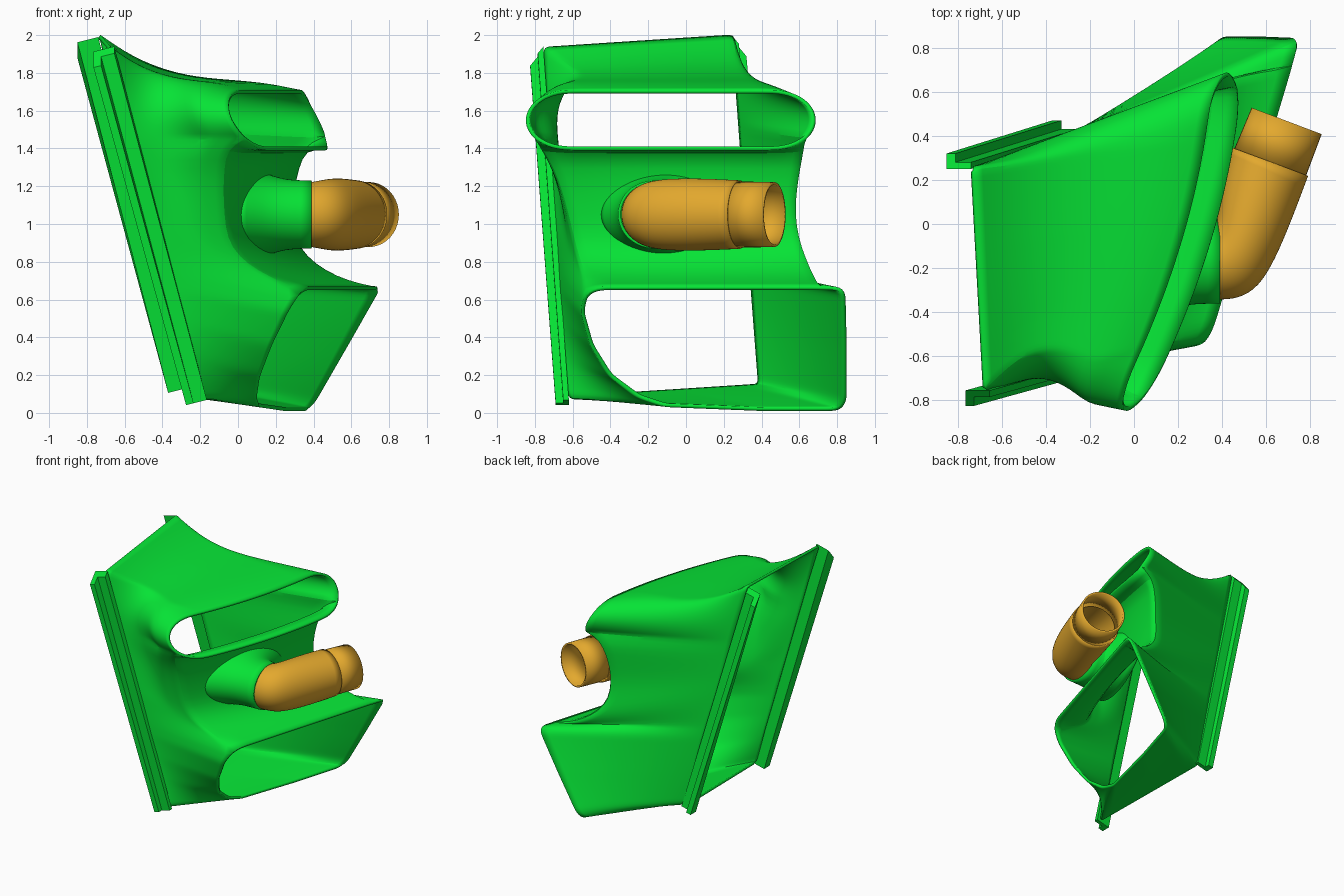
import bpy, bmesh, math
from mathutils import Vector as V

if "Cube" in bpy.data.objects:
    bpy.data.objects.remove(bpy.data.objects["Cube"])


def material(name, rgb):
    m = bpy.data.materials.new(name)
    m.use_nodes = True
    m.diffuse_color = (*rgb, 1)
    m.node_tree.nodes["Principled BSDF"].inputs["Base Color"].default_value = (*rgb, 1)
    return m


GREEN = material("bright green", (0.002, 0.77, 0.036))
ORANGE = material("amber orange", (0.77, 0.395, 0.027))


def build(name, grids, mat, thickness=0, subdiv=0, angle=40):
    """Join grids of points (lists of equal rows) into one smooth shell."""
    bm = bmesh.new()
    for rows in grids:
        vs = [[bm.verts.new(p) for p in row] for row in rows]
        for a, b in zip(vs, vs[1:]):
            for j in range(len(a) - 1):
                bm.faces.new((a[j], a[j + 1], b[j + 1], b[j]))
    bmesh.ops.remove_doubles(bm, verts=bm.verts, dist=0.0005)
    bmesh.ops.recalc_face_normals(bm, faces=bm.faces)
    mesh = bpy.data.meshes.new(name)
    bm.to_mesh(mesh)
    bm.free()
    mesh.materials.append(mat)
    ob = bpy.data.objects.new(name, mesh)
    bpy.context.collection.objects.link(ob)
    if subdiv:
        ob.modifiers.new("Smooth", "SUBSURF").levels = subdiv
        ob.modifiers["Smooth"].render_levels = subdiv
    if thickness:
        s = ob.modifiers.new("Wall", "SOLIDIFY")
        s.thickness, s.offset = thickness, 0
    bpy.ops.object.select_all(action="DESELECT")
    ob.select_set(True)
    bpy.context.view_layer.objects.active = ob
    bpy.ops.object.shade_smooth_by_angle(angle=math.radians(angle))
    return ob


def resample(path, n):
    """n + 1 points evenly spaced along a polyline."""
    path = [V(p) for p in path]
    lens = [(b - a).length for a, b in zip(path, path[1:])]
    out, total = [], sum(lens)
    for i in range(n + 1):
        d = total * i / n
        for k, l in enumerate(lens):
            if d <= l or k == len(lens) - 1:
                out.append(path[k].lerp(path[k + 1], min(1, d / l)))
                break
            d -= l
    return out


# Oval lip of the upper duct, on a slanted and bowed surface
def oval_point(y, z):
    bow = 0.085 * (1 - ((y + 0.08) / 0.76) ** 2)
    return V((0.22 + 0.3 * y - 0.45 * (z - 1.55) + bow, y, z))


def cap(side, start, end):
    angles = [math.radians(start + (end - start) * i / 12) for i in range(13)]
    return [oval_point(-0.08 + side * 0.54 + 0.22 * math.cos(a), 1.55 + 0.15 * math.sin(a)) for a in angles]


def straight(z):
    return [oval_point(-0.62 + 1.08 * i / 10, z) for i in range(1, 10)]


# Lip of the lower duct, on its own slanted plane
def low(pts):
    return [V((0.5 + 0.3 * y + 0.58 * (z - 0.66), y, z)) for y, z in pts]


NA, NC, NW = 56, 72, 24
upper_arc = resample(cap(-1, 217, 90) + straight(1.7) + cap(1, 90, -37), NA)
lower_arc = resample(low([(0.72, 0.66), (0.81, 0.66), (0.835, 0.64), (0.842, 0.35), (0.842, 0.06),
                          (0.81, 0.02), (0.4, 0.02), (-0.1, 0.04), (-0.25, 0.09), (-0.4, 0.2),
                          (-0.5, 0.36), (-0.55, 0.54), (-0.53, 0.62)]), NC)

# Side edges of the front wall between the ducts: height, offset, left y, right y
waist = [(1.4, 0.17, -0.76, 0.63), (1.3, 0.135, -0.7, 0.61), (1.18, 0.115, -0.655, 0.59),
         (1.05, 0.11, -0.62, 0.58), (0.92, 0.115, -0.59, 0.6), (0.82, 0.17, -0.565, 0.635),
         (0.74, 0.27, -0.54, 0.67), (0.69, 0.38, -0.525, 0.695)]
left = [V((c + 0.3 * l, l, z)) for z, c, l, r in waist]
right = [V((c + 0.3 * r, r, z)) for z, c, l, r in waist]
right_edge = [upper_arc[-1]] + right + [lower_arc[0]]
left_edge = [lower_arc[-1]] + left[::-1] + [upper_arc[0]]
front = upper_arc[:-1] + right_edge[:-1] + lower_arc[:-1] + left_edge

# Matching points on the rectangular rear opening
TL, TR = V((-0.68, -0.75, 1.93)), V((-0.735, 0.25, 1.995))
BL, BR = V((-0.2, -0.62, 0.08)), V((-0.29, 0.39, 0.145))
L = lambda t: BL.lerp(TL, t)
R = lambda t: BR.lerp(TR, t)
HI, LO = 0.74, 0.36
NS = len(waist) + 1
rear = (resample([L(HI), TL, TR, R(HI)], NA)[:-1] + resample([R(HI), R(LO)], NS)[:-1]
        + resample([R(LO), BR, BL, L(LO)], NC)[:-1] + resample([L(LO), L(HI)], NS))

# Side walls: blend rear to front, necked in towards the top
loops = []
for t in (0, 0.08, 0.16, 0.26, 0.38, 0.5, 0.6, 0.7, 0.8, 0.9, 1):
    side_neck = math.sin(math.pi * min(1, t / 0.7))
    top_neck = math.sin(math.pi * t) * (1 - t)
    loop = []
    for a, b in zip(rear, front):
        p = a.lerp(b, t)
        height = max(0, (a.z - 1) / 0.95)
        p.y += side_neck * 0.12 * height * max(0, min(1, (-0.1 - a.y) / 0.5))
        p.z -= 0.12 * top_neck * height ** 6
        loop.append(p)
    loops.append(loop)

# Front wall between the two ducts, bowed outward
wall = [resample(cap(-1, 217, 270) + straight(1.4) + cap(1, 270, 323), NW)]
for a, b in zip(left, right):
    bow = 0.06 * min(1, (a.z - 0.6) / 0.3)
    wall.append([p + V((bow * (1 - (2 * j / NW - 1) ** 2), 0, 0))
                 for j, p in enumerate(resample([a, b], NW))])
wall.append(resample(low([(-0.53, 0.62), (-0.48, 0.66), (0.72, 0.66)]), NW))
build("duct_body", [loops, wall], GREEN, 0.02, 1)


# Tubes: rings spanning an outer and an inner point in plan, with a half height
def rings(spec, n=40):
    out = []
    for ox, oy, ix, iy, h in spec:
        o, i = V((ox, oy, 1.05)), V((ix, iy, 1.05))
        c, r = (o + i) / 2, (o - i) / 2
        out.append([c + r * math.cos(2 * math.pi * k / n) + V((0, 0, h * math.sin(2 * math.pi * k / n)))
                    for k in range(n + 1)])
    return out


build("port_collar", [rings([(0.0, -0.45, 0.2, 0.32, 0.22), (0.08, -0.41, 0.24, 0.22, 0.205),
                             (0.17, -0.37, 0.27, 0.1, 0.186), (0.27, -0.355, 0.3, 0.03, 0.175),
                             (0.39, -0.353, 0.39, 0.012, 0.172)])], GREEN, 0.016, 1)
build("elbow_tube", [rings([(0.38, -0.337, 0.38, 0.0, 0.165), (0.47, -0.335, 0.385, 0.03, 0.173),
                            (0.56, -0.285, 0.39, 0.07, 0.182), (0.635, -0.16, 0.4, 0.14, 0.186),
                            (0.71, 0.02, 0.42, 0.23, 0.184), (0.785, 0.22, 0.45, 0.345, 0.176)])],
      ORANGE, 0.012, 2)
build("elbow_sleeve", [rings([(0.77, 0.21, 0.46, 0.335, 0.168), (0.845, 0.41, 0.54, 0.525, 0.165)])],
      ORANGE, 0.014)


# Mounting rails: an L profile swept along each long side of the rear opening
def rail(name, top, bottom, out):
    profile = [(-0.055, 0.04), (-0.015, 0.04), (-0.015, 0.0), (0.055, 0.0), (0.055, -0.03), (-0.055, -0.03)]
    ends = [[V(e) + V((x, out * y, 0.25 * x - chamfer * y)) for x, y in profile]
            for e, chamfer in ((top, 1.2), (bottom, 0))]
    strip = [end + end[:1] for end in ends]
    caps = [[[e[0], e[1]], [e[5], e[2]]] for e in ends] + [[[e[2], e[3]], [e[5], e[4]]] for e in ends]
    build(name, [strip] + caps, GREEN, angle=20)


rail("right_rail", (-0.71, -0.785, 1.89), (-0.22, -0.65, 0.055), -1)
rail("left_rail", (-0.795, 0.28, 1.94), (-0.315, 0.43, 0.12), 1)
